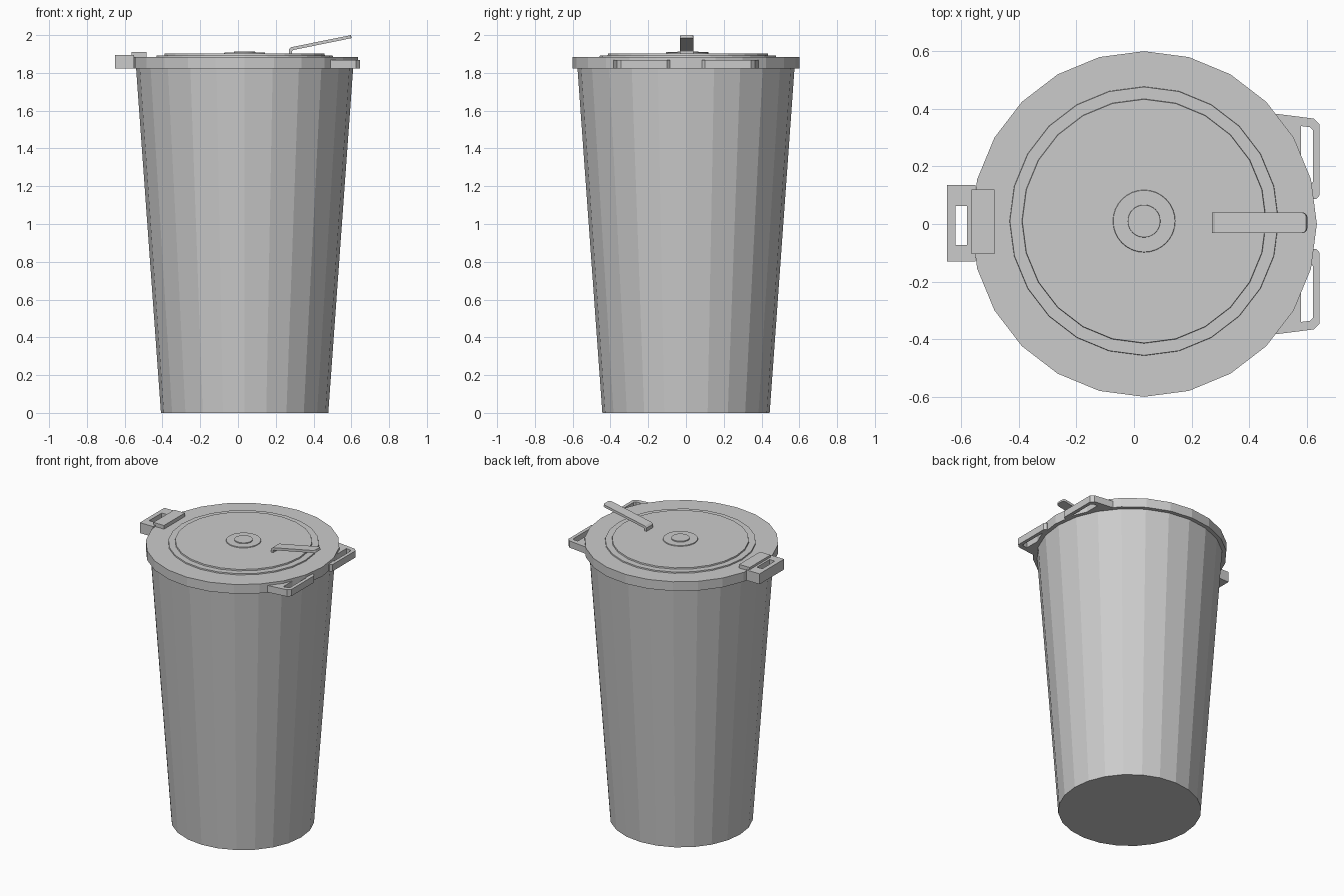
import bpy, bmesh
from math import radians
from mathutils import Vector

if "Cube" in bpy.data.objects:
    bpy.data.objects.remove(bpy.data.objects["Cube"], do_unlink=True)

grey = bpy.data.materials.new("plain_grey")
grey.use_nodes = True
colour = (0.6, 0.6, 0.6, 1)
grey.diffuse_color = colour
grey.node_tree.nodes["Principled BSDF"].inputs["Base Color"].default_value = colour

CX = 0.035    # axis of the round parts
SIDES = 24


def add_mesh(name, mesh):
    mesh.materials.clear()
    mesh.materials.append(grey)
    obj = bpy.data.objects.new(name, mesh)
    bpy.context.collection.objects.link(obj)
    return obj


def finish(name, bm):
    bmesh.ops.recalc_face_normals(bm, faces=bm.faces)
    mesh = bpy.data.meshes.new(name)
    bm.to_mesh(mesh)
    bm.free()
    return add_mesh(name, mesh)


def tapered(name, r_low, r_high, z_low, z_high, y=0.0, sides=SIDES):
    """Capped cone section standing on the shared axis."""
    bm = bmesh.new()
    bmesh.ops.create_cone(bm, cap_ends=True, segments=sides, radius1=r_low,
                          radius2=r_high, depth=z_high - z_low)
    bmesh.ops.translate(bm, verts=bm.verts, vec=(CX, y, (z_low + z_high) / 2))
    return finish(name, bm)


def slotted_plate(name, outlines, z_low, z_high):
    """Flat plate from an outer outline and the holes inside it."""
    curve = bpy.data.curves.new(name, "CURVE")
    curve.dimensions = "2D"
    curve.fill_mode = "BOTH"
    curve.extrude = (z_high - z_low) / 2
    for outline in outlines:
        spline = curve.splines.new("POLY")
        spline.points.add(len(outline) - 1)
        for point, (x, y) in zip(spline.points, outline):
            point.co = (x, y, 0, 1)
        spline.use_cyclic_u = True
    temp = bpy.data.objects.new(name + "_outline", curve)
    bpy.context.collection.objects.link(temp)
    bpy.context.view_layer.update()
    evaluated = temp.evaluated_get(bpy.context.evaluated_depsgraph_get())
    mesh = bpy.data.meshes.new_from_object(evaluated)
    bpy.data.objects.remove(temp, do_unlink=True)
    bm = bmesh.new()
    bm.from_mesh(mesh)
    bpy.data.meshes.remove(mesh)
    bmesh.ops.remove_doubles(bm, verts=bm.verts, dist=0.0005)
    bmesh.ops.translate(bm, verts=bm.verts, vec=(0, 0, (z_low + z_high) / 2))
    for face in bm.faces:
        face.smooth = False
    return finish(name, bm)


def rectangle(x0, x1, y0, y1):
    return [(x0, y0), (x1, y0), (x1, y1), (x0, y1)]


# Tapered body and stepped lid
tapered("body", 0.443, 0.575, 0, 1.83)
tapered("lid", 0.6, 0.6, 1.822, 1.885)
tapered("lid_outer_step", 0.468, 0.466, 1.88, 1.893, 0.01)
tapered("lid_inner_step", 0.425, 0.423, 1.89, 1.902, 0.01)
tapered("centre_disc", 0.109, 0.107, 1.9, 1.907, 0.01, 32)
tapered("centre_button", 0.057, 0.056, 1.905, 1.913, 0.01, 32)

# Hinge block with a slot, and the flap lying on the lid
slotted_plate("hinge_block", [rectangle(-0.65, -0.55, -0.13, 0.135),
                              rectangle(-0.62, -0.58, -0.073, 0.063)], 1.824, 1.895)
slotted_plate("hinge_flap", [rectangle(-0.565, -0.485, -0.105, 0.12)], 1.88, 1.91)

# Pair of mirrored carrying loops
loop = [(0.46, 0.385), (0.49, 0.383), (0.625, 0.366), (0.645, 0.345), (0.645, 0.1),
        (0.632, 0.086), (0.58, 0.09), (0.5, 0.2)]
slot = [(0.58, 0.34), (0.612, 0.336), (0.622, 0.325), (0.622, 0.147),
        (0.612, 0.135), (0.58, 0.14)]
for side, sign in (("left", -1), ("right", 1)):
    slotted_plate("carry_loop_" + side,
                  [[(x, sign * y) for x, y in path] for path in (loop, slot)],
                  1.822, 1.868)

# Bent lever rising over the rim, with rounded corners at its tip
profile = [(0.27, 1.895), (0.27, 1.925), (0.282, 1.936), (0.598, 2.0),
           (0.602, 1.984), (0.292, 1.921), (0.286, 1.915), (0.286, 1.895)]
bm = bmesh.new()
face = bm.faces.new([bm.verts.new((x, -0.031, z)) for x, z in profile])
extruded = bmesh.ops.extrude_face_region(bm, geom=[face])["geom"]
bmesh.ops.translate(bm, vec=Vector((0, 0.071, 0)),
                    verts=[v for v in extruded if isinstance(v, bmesh.types.BMVert)])
tip_edges = [e for e in bm.edges
             if all(v.co.x > 0.59 for v in e.verts) and e.calc_length() < 0.03]
bmesh.ops.bevel(bm, geom=tip_edges, offset=0.016, segments=3, profile=0.5,
                affect="EDGES")
finish("lever", bm)
